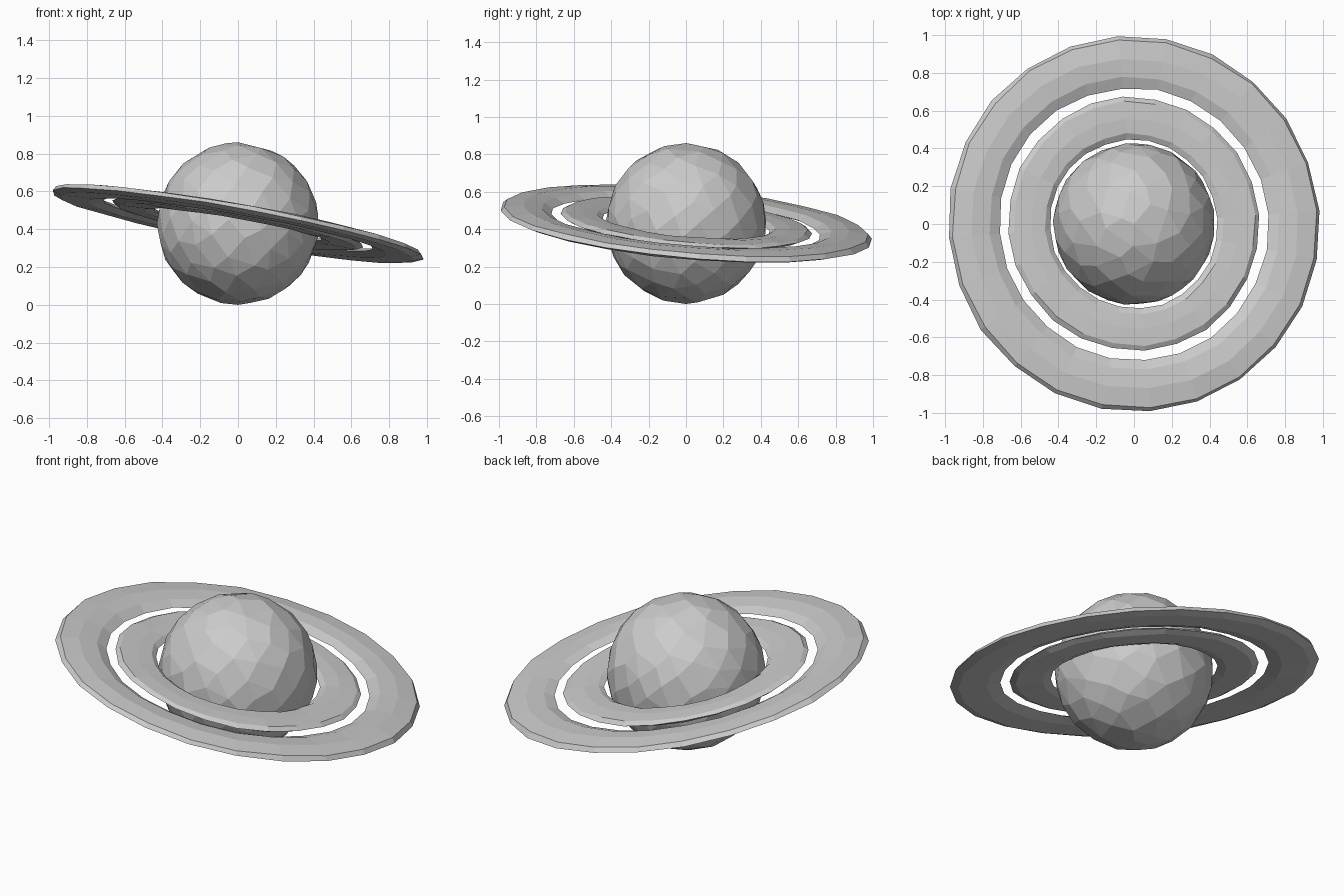
import bpy, bmesh, math, random
from mathutils import Vector

random.seed(4)
if "Cube" in bpy.data.objects:
    bpy.data.objects.remove(bpy.data.objects["Cube"])

grey = bpy.data.materials.new("light_grey")
grey.use_nodes = True
colour = (0.6, 0.6, 0.6, 1)
grey.diffuse_color = colour
grey.node_tree.nodes["Principled BSDF"].inputs["Base Color"].default_value = colour

CENTRE = Vector((0, 0, 0.43))
TILT = Vector((0, 0, 1)).rotation_difference(Vector((0.18, 0.09, 1)).normalized())


def add_part(name, bm):
    bmesh.ops.recalc_face_normals(bm, faces=bm.faces)
    mesh = bpy.data.meshes.new(name)
    bm.to_mesh(mesh)
    bm.free()
    mesh.materials.append(grey)
    ob = bpy.data.objects.new(name, mesh)
    bpy.context.collection.objects.link(ob)
    ob.location = CENTRE
    return ob


def planet(radius, count):
    """Irregular faceted ball: hull of jittered spiral points."""
    bm = bmesh.new()
    for i in range(count):
        z = 1 - 2 * i / (count - 1)
        a = i * math.pi * (3 - math.sqrt(5))
        flat = math.sqrt(1 - z * z)
        p = Vector((flat * math.cos(a), flat * math.sin(a), z))
        if 0 < i < count - 1:
            p += Vector([random.uniform(-0.05, 0.05) for _ in range(3)])
        bm.verts.new(p.normalized() * radius)
    bmesh.ops.convex_hull(bm, input=bm.verts)
    bmesh.ops.dissolve_limit(bm, angle_limit=math.radians(7),
                             verts=bm.verts, edges=bm.edges)
    add_part("planet", bm)


def ring(name, profile, sides):
    """Closed (radius, height) profile swept round, slightly uneven."""
    bm = bmesh.new()
    loops = []
    for i in range(sides):
        a = math.tau * (i + 0.3) / sides
        loop = []
        for r, z in profile:
            r += random.uniform(-0.004, 0.004)
            z += random.uniform(-0.003, 0.003)
            loop.append(bm.verts.new((r * math.cos(a), r * math.sin(a), z)))
        loops.append(loop)
    n = len(profile)
    for i in range(sides):
        a, b = loops[i], loops[(i + 1) % sides]
        for j in range(n):
            k = (j + 1) % n
            bm.faces.new((a[j], b[j], b[k], a[k]))
    ob = add_part(name, bm)
    ob.rotation_mode = 'QUATERNION'
    ob.rotation_quaternion = TILT


planet(0.43, 150)
ring("inner_ring", [(0.45, -0.005), (0.48, 0.014), (0.56, 0.018), (0.65, 0.016),
                    (0.675, 0), (0.64, -0.018), (0.5, -0.018)], 24)
ring("outer_ring", [(0.725, -0.005), (0.78, 0.02), (0.88, 0.027), (0.98, 0.016),
                    (1.0, -0.008), (0.95, -0.024), (0.8, -0.024)], 24)
